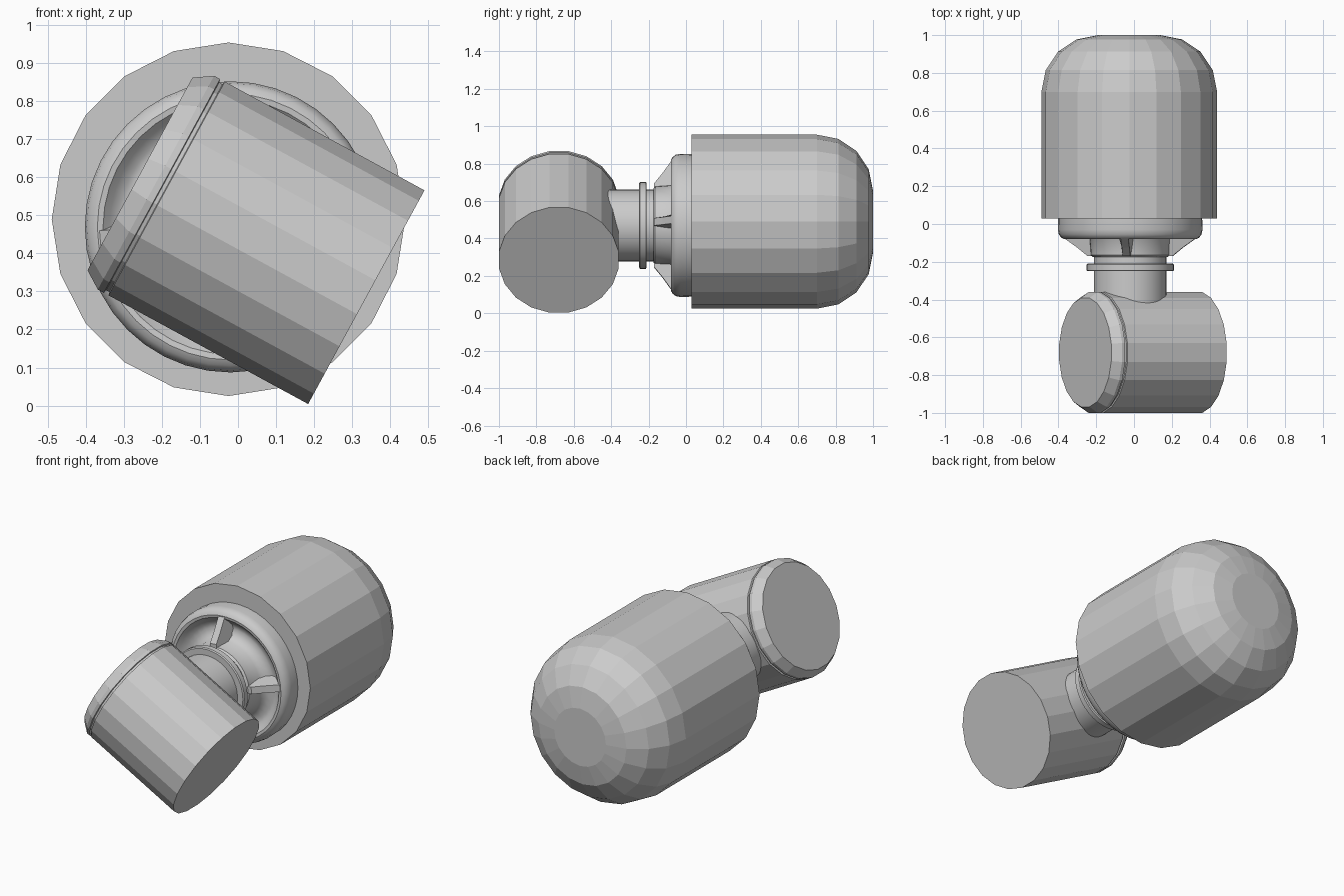
import bpy, bmesh
from math import cos, sin, pi, radians
from mathutils import Vector

cube = bpy.data.objects.get("Cube")
if cube:
    bpy.data.objects.remove(cube, do_unlink=True)

grey = bpy.data.materials.new("plain grey")
grey.use_nodes = True
grey.diffuse_color = (0.6, 0.6, 0.6, 1)
grey.node_tree.nodes["Principled BSDF"].inputs["Base Color"].default_value = (0.6, 0.6, 0.6, 1)


def finish(name, bm, smooth):
    bmesh.ops.recalc_face_normals(bm, faces=bm.faces)
    mesh = bpy.data.meshes.new(name)
    bm.to_mesh(mesh)
    bm.free()
    mesh.materials.append(grey)
    obj = bpy.data.objects.new(name, mesh)
    bpy.context.collection.objects.link(obj)
    if smooth:
        bpy.ops.object.select_all(action='DESELECT')
        obj.select_set(True)
        bpy.context.view_layer.objects.active = obj
        bpy.ops.object.shade_smooth_by_angle(angle=radians(35))
    return obj


def lathe(name, origin, axis, profile, sides, offset=0, smooth=False):
    """Spin (distance, radius) pairs around an axis and cap both ends."""
    origin, axis = Vector(origin), Vector(axis).normalized()
    u = axis.cross(Vector((0, 0, 1))).normalized()
    v = u.cross(axis)
    bm = bmesh.new()
    rings = []
    for t, r in profile:
        angles = [2 * pi * (i + offset) / sides for i in range(sides)]
        rings.append([bm.verts.new(origin + axis * t + (u * cos(a) + v * sin(a)) * r)
                      for a in angles])
    for a, b in zip(rings, rings[1:]):
        for i in range(sides):
            j = (i + 1) % sides
            bm.faces.new((a[i], a[j], b[j], b[i]))
    bm.faces.new(rings[0])
    bm.faces.new(rings[-1])
    return finish(name, bm, smooth)


BACK = (0, 1, 0)
ARM = Vector((-0.02, 0, 0.47))

# Large faceted body with a rounded back
dome = [(0.70 + 0.30 * sin(k * pi / 8), 0.165 + 0.30 * cos(k * pi / 8)) for k in range(5)]
lathe("body", (-0.025, 0, 0.49), BACK, [(0.03, 0.465)] + dome, 20)

# Rounded collar with a recessed channel around its hub
collar = [(0.06, 0.38), (-0.03, 0.383), (-0.055, 0.378), (-0.072, 0.365), (-0.08, 0.35),
          (-0.078, 0.335), (-0.06, 0.318), (-0.04, 0.295), (-0.035, 0.27), (-0.05, 0.235),
          (-0.08, 0.215), (-0.165, 0.208), (-0.175, 0.198), (-0.175, 0.15)]
lathe("collar", ARM, BACK, collar, 40, smooth=True)

# Four sloping ribs bridging the channel, wider at the foot
rib_profile = [(0.18, -0.17), (0.225, -0.17), (0.28, -0.125), (0.35, -0.075),
               (0.35, -0.02), (0.18, -0.02)]
for n in range(4):
    a = radians(5 + 90 * n)
    out, side = Vector((cos(a), 0, sin(a))), Vector((-sin(a), 0, cos(a)))
    bm = bmesh.new()
    ends = []
    for s in (-1, 1):
        ends.append([bm.verts.new(ARM + out * r + Vector((0, y, 0)) +
                                  side * s * (0.02 if y < -0.05 else 0.045))
                     for r, y in rib_profile])
        bm.faces.new(ends[-1])
    count = len(rib_profile)
    for i in range(count):
        j = (i + 1) % count
        bm.faces.new((ends[0][i], ends[0][j], ends[1][j], ends[1][i]))
    finish("rib_%d" % (n + 1), bm, False)

# Neck and its raised ring
lathe("neck", ARM, BACK, [(-0.48, 0.192), (-0.15, 0.192)], 40, smooth=True)
lathe("neck_ring", ARM, BACK, [(-0.25, 0.19), (-0.25, 0.226), (-0.245, 0.232),
                               (-0.215, 0.232), (-0.21, 0.226), (-0.21, 0.19)], 40, smooth=True)

# Tilted faceted head with a thin groove and a bevelled end
head = [(0, 0.324), (0.598, 0.324), (0.6, 0.315), (0.61, 0.315), (0.612, 0.324),
        (0.63, 0.324), (0.678, 0.292)]
lathe("head", (0.3375, -0.68, 0.285), (-0.878, 0, 0.478), head, 20, offset=0.5)
